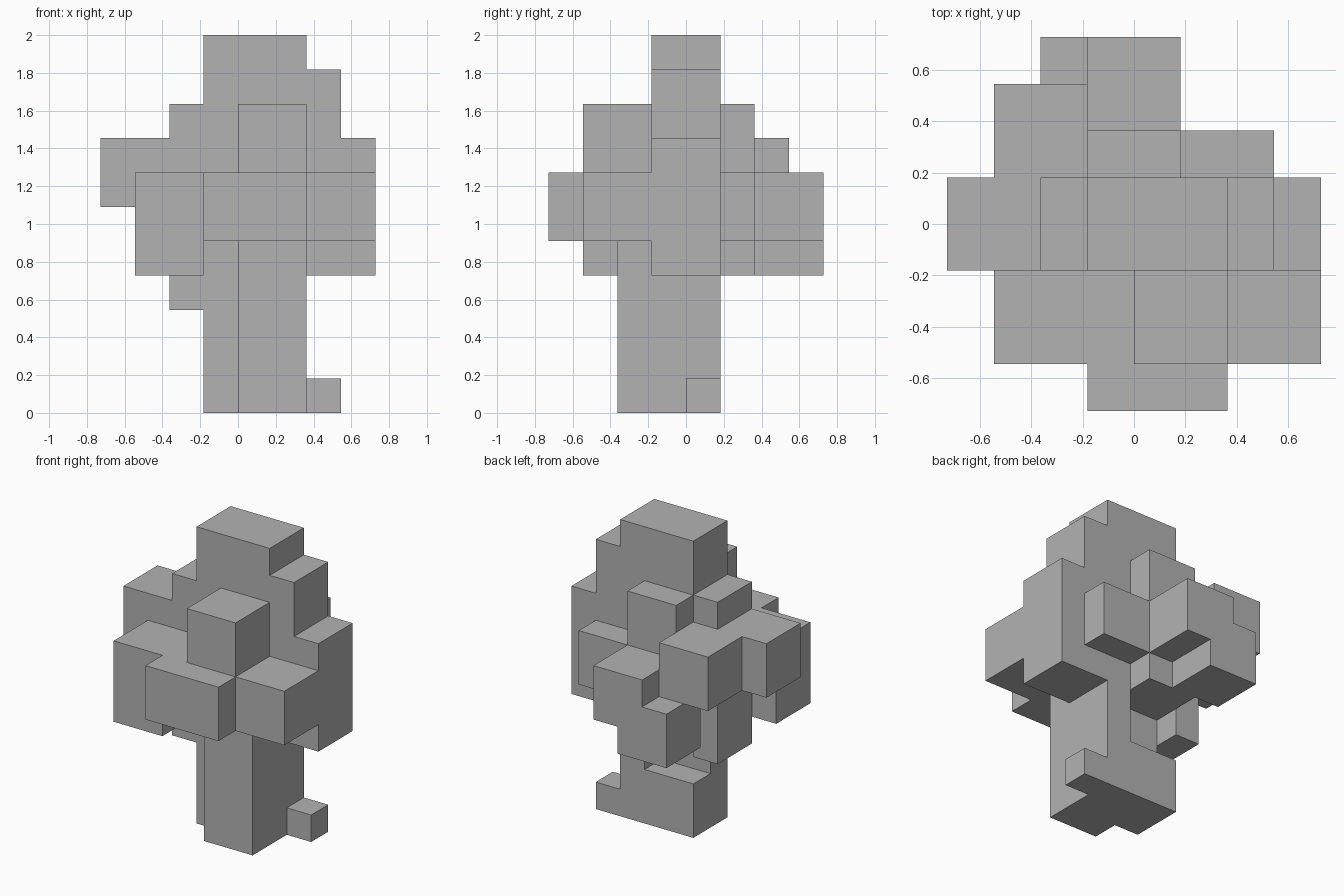
import bpy
import bmesh
from itertools import product
from mathutils import Vector

U = 2 / 11  # size of one block

cube = bpy.data.objects.get("Cube")
if cube:
    bpy.data.objects.remove(cube, do_unlink=True)

grey = bpy.data.materials.new("plain grey")
grey.use_nodes = True
colour = (0.45, 0.45, 0.45, 1)
grey.diffuse_color = colour
grey.node_tree.nodes["Principled BSDF"].inputs["Base Color"].default_value = colour


def block_shell(name, boxes):
    """Merge boxes (x, y, z ranges in blocks) into one clean outer shell."""
    cells = set()
    for xr, yr, zr in boxes:
        cells.update(product(range(*xr), range(*yr), range(*zr)))
    bm = bmesh.new()
    for cell in cells:
        for axis, side in product(range(3), (0, 1)):
            near = list(cell)
            near[axis] += 2 * side - 1
            if tuple(near) in cells:
                continue
            base = Vector(cell)
            base[axis] += side
            a, b = Vector(), Vector()
            a[(axis + 1) % 3] = 1
            b[(axis + 2) % 3] = 1
            ring = [base, base + a, base + a + b, base + b]
            if not side:
                ring.reverse()
            bm.faces.new([bm.verts.new(p * U) for p in ring])
    bmesh.ops.remove_doubles(bm, verts=bm.verts[:], dist=U / 100)
    bmesh.ops.dissolve_limit(bm, angle_limit=0.01, verts=bm.verts[:], edges=bm.edges[:])
    mesh = bpy.data.meshes.new(name)
    bm.to_mesh(mesh)
    bm.free()
    mesh.materials.append(grey)
    obj = bpy.data.objects.new(name, mesh)
    bpy.context.collection.objects.link(obj)


block_shell("trunk", [
    ((-1, 2), (-1, 1), (0, 2)),   # base
    ((-1, 2), (-1, 0), (2, 4)),   # stem behind the notch
    ((1, 2), (0, 1), (2, 4)),     # stem beside the notch
    ((0, 2), (-2, -1), (0, 5)),   # front of stem
    ((2, 3), (0, 1), (0, 1)),     # root
])

block_shell("canopy", [
    ((-1, 2), (-1, 1), (4, 11)),   # tall core
    ((2, 3), (-1, 1), (4, 10)),    # left shoulder
    ((3, 4), (-1, 1), (4, 8)),     # left side
    ((-2, -1), (-1, 1), (3, 9)),   # right shoulder
    ((-4, -2), (-1, 1), (6, 8)),   # right side
    ((-3, -1), (-3, -1), (4, 7)),  # front right clump
    ((-1, 4), (-3, -1), (5, 7)),   # front left clump
    ((-1, 2), (-4, -3), (5, 7)),   # front ledge
    ((0, 2), (-3, -1), (7, 9)),    # front upper clump
    ((-1, 1), (1, 2), (4, 9)),     # back middle
    ((1, 3), (1, 2), (5, 7)),      # back left clump
    ((-1, 1), (2, 4), (5, 7)),     # back ledge
    ((-2, 0), (2, 4), (4, 6)),     # back lower clump
    ((-3, -1), (1, 3), (6, 8)),    # back right clump
])
